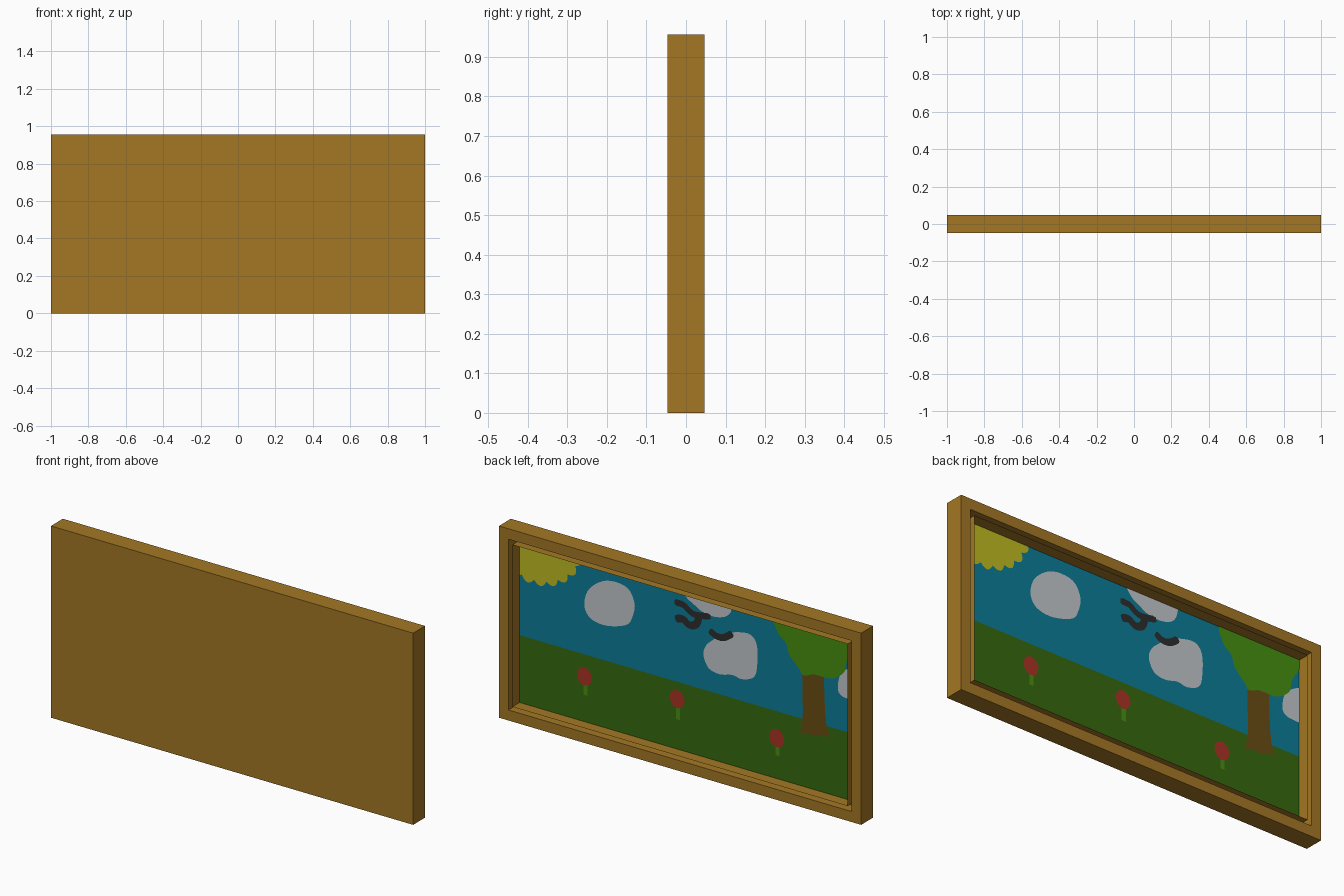
import bpy, bmesh, math
from mathutils import Vector

if "Cube" in bpy.data.objects:
    bpy.data.objects.remove(bpy.data.objects["Cube"])

W, H, D = 2.0, 0.957, 0.094        # outer size
RIM, RECESS = 0.074, 0.057         # frame border and depth of the opening
X1, Z0, Z1 = W / 2 - RIM, RIM, H - RIM
PANEL_Y = D / 2 - RECESS
HORIZON = 0.41


def material(name, r, g, b):
    lin = [(c / 255 / 12.92) if c < 10 else ((c / 255 + 0.055) / 1.055) ** 2.4 for c in (r, g, b)]
    m = bpy.data.materials.new(name)
    m.diffuse_color = (*lin, 1)
    m.use_nodes = True
    m.node_tree.nodes["Principled BSDF"].inputs["Base Color"].default_value = m.diffuse_color
    return m


wood = material("wood", 164, 119, 36)
sky_blue = material("sky_blue", 12, 125, 152)
grass_green = material("grass_green", 54, 105, 14)
cloud_grey = material("cloud_grey", 195, 200, 203)
sun_yellow = material("sun_yellow", 193, 187, 34)
leaf_green = material("leaf_green", 70, 144, 16)
bark_brown = material("bark_brown", 106, 77, 19)
petal_red = material("petal_red", 170, 51, 36)
bird_black = material("bird_black", 45, 45, 46)


def finish(bm, name, mat):
    me = bpy.data.meshes.new(name)
    bm.to_mesh(me)
    bm.free()
    me.materials.append(mat)
    ob = bpy.data.objects.new(name, me)
    bpy.context.collection.objects.link(ob)
    return ob


def paint(name, pts, mat, layer):
    """Flat painted shape; pts are (distance from the +x edge, z), clipped to the opening."""
    bm = bmesh.new()
    y = PANEL_Y + layer * 0.0012
    f = bm.faces.new([bm.verts.new((W / 2 - t, y, z)) for t, z in pts])
    f.normal_update()
    if f.normal.y < 0:
        f.normal_flip()
    bmesh.ops.triangulate(bm, faces=bm.faces[:])
    for co, no in (((X1, 0, 0), (1, 0, 0)), ((-X1, 0, 0), (-1, 0, 0)),
                   ((0, 0, Z1), (0, 0, 1)), ((0, 0, Z0), (0, 0, -1))):
        bmesh.ops.bisect_plane(bm, geom=bm.verts[:] + bm.edges[:] + bm.faces[:],
                               plane_co=co, plane_no=no, clear_outer=True)
    return finish(bm, name, mat)


def smooth(pts, closed=True, n=5):
    """Catmull-Rom curve through the points."""
    p = [Vector(q) for q in pts]
    k = len(p)
    at = (lambda i: p[i % k]) if closed else (lambda i: p[min(max(i, 0), k - 1)])
    out = []
    for i in range(k if closed else k - 1):
        a, b, c, d = (at(i + j) for j in (-1, 0, 1, 2))
        for s in range(n):
            u = s / n
            out.append(0.5 * (2 * b + (c - a) * u + (2 * a - 5 * b + 4 * c - d) * u ** 2
                              + (3 * b - a - 3 * c + d) * u ** 3))
    return out if closed else out + [p[-1]]


def stroke(pts, width):
    """Brush stroke outline that thins a little at its ends."""
    path = smooth(pts, False, 4)
    left, right = [], []
    for i, q in enumerate(path):
        d = (path[min(i + 1, len(path) - 1)] - path[max(i - 1, 0)]).normalized()
        w = width / 2 * (0.6 if i in (0, len(path) - 1) else 1)
        nrm = Vector((-d.y, d.x)) * w
        left.append(q + nrm)
        right.append(q - nrm)
    return left + right[::-1]


# Frame: solid block with a recessed opening on the back
bm = bmesh.new()
bmesh.ops.create_cube(bm, size=1)
for v in bm.verts:
    v.co = (v.co.x * W, v.co.y * D, (v.co.z + 0.5) * H)
face = max(bm.faces, key=lambda f: f.calc_center_median().y)
bmesh.ops.inset_individual(bm, faces=[face], thickness=RIM)
for v in face.verts:                     # rim
    v.co.y = D / 2
floor = bmesh.ops.extrude_discrete_faces(bm, faces=[face])["faces"][0]
for v in floor.verts:
    v.co.y = PANEL_Y
ring_top = [v for v in bm.verts if abs(abs(v.co.x) - X1) < 1e-4 and abs(v.co.y - D / 2) < 1e-4]
bmesh.ops.delete(bm, geom=[floor], context='FACES_ONLY')
bmesh.ops.delete(bm, geom=[f for f in bm.faces if all(v in ring_top for v in f.verts)],
                 context='FACES_ONLY')
# walls of the opening, if the extrusion left them open
corners = [(X1, Z0), (X1, Z1), (-X1, Z1), (-X1, Z0)]
has_wall = any(abs(f.normal.y) < 0.1 and abs(abs(f.calc_center_median().x) - X1) < 1e-3
               for f in bm.faces)
if not has_wall:
    for (ax, az), (bx, bz) in zip(corners, corners[1:] + corners[:1]):
        f = bm.faces.new([bm.verts.new(c) for c in ((ax, D / 2, az), (bx, D / 2, bz),
                                                    (bx, PANEL_Y, bz), (ax, PANEL_Y, az))])
        f.normal_update()
        if f.normal.dot(Vector((0, 0, H / 2)) - f.calc_center_median()) < 0:
            f.normal_flip()
loose = [v for v in bm.verts if not v.link_faces]
bmesh.ops.delete(bm, geom=loose, context='VERTS')
bmesh.ops.remove_doubles(bm, verts=bm.verts[:], dist=1e-4)
finish(bm, "frame", wood)

# Background
paint("sky", [(0, HORIZON), (2, HORIZON), (2, H), (0, H)], sky_blue, 0)
paint("grass", [(0, 0), (2, 0), (2, HORIZON), (0, HORIZON)], grass_green, 0)

# Sun with a scalloped edge
sun = []
for i in range(240):
    a = math.tau * i / 240
    r = 0.262 + 0.024 * abs(math.sin(a * 12))
    sun.append((0.155 + r * math.cos(a), 0.97 + r * math.sin(a)))
paint("sun", sun, sun_yellow, 1)

# Clouds
clouds = [
    [(.432, .66), (.46, .745), (.554, .811), (.665, .808), (.709, .742), (.70, .675),
     (.665, .62), (.554, .586), (.465, .60)],
    [(.975, .90), (.992, .85), (1.04, .82), (1.086, .797), (1.158, .791), (1.219, .812),
     (1.246, .855), (1.24, .92), (1.1, .95)],
    [(1.141, .671), (1.191, .71), (1.263, .743), (1.346, .755), (1.385, .711), (1.387, .611),
     (1.368, .546), (1.302, .519), (1.25, .526), (1.18, .511), (1.119, .525), (1.09, .583),
     (1.105, .635)],
    [(1.884, .725), (1.845, .685), (1.832, .615), (1.85, .585), (1.89, .578), (1.95, .583),
     (2.0, .65), (1.95, .745)],
]
for i, c in enumerate(clouds):
    paint(f"cloud_{i + 1}", smooth(c), cloud_grey, 1)

# Tree
paint("trunk", [(1.635, .70), (1.64, .45), (1.638, .40), (1.622, .332), (1.67, .348), (1.71, .343),
                (1.75, .362), (1.79, .36), (1.772, .40), (1.762, .49), (1.754, .70)], bark_brown, 2)
paint("tree_crown", smooth([(1.49, .90), (1.50, .81), (1.545, .768), (1.568, .71), (1.618, .66),
                            (1.645, .63), (1.70, .65), (1.765, .652), (1.81, .66), (1.868, .705),
                            (1.885, .77), (1.925, .84), (1.94, .92), (1.7, .96)]), leaf_green, 3)

# Birds
birds = [
    ([(.931, .806), (.981, .804), (1.014, .782), (1.053, .773), (1.13, .786)], .032),
    ([(.936, .722), (.976, .733), (1.014, .713), (1.052, .728), (1.068, .775)], .038),
    ([(1.125, .717), (1.163, .698), (1.205, .702), (1.252, .735)], .034),
]
for i, (path, w) in enumerate(birds):
    paint(f"bird_stroke_{i + 1}", stroke(path, w), bird_black, 2 + i * 0.3)

# Flowers
for i, (t, z, base) in enumerate([(.434, .301, .208), (.946, .325, .223), (1.495, .277, .19)]):
    paint(f"flower_stem_{i + 1}", [(t - .007, base), (t + .016, base), (t + .016, z), (t - .007, z)],
          leaf_green, 1)
    ring = [(t + .041 * math.cos(math.tau * k / 20), z + .045 * math.sin(math.tau * k / 20))
            for k in range(20)]
    paint(f"flower_head_{i + 1}", ring, petal_red, 2)
